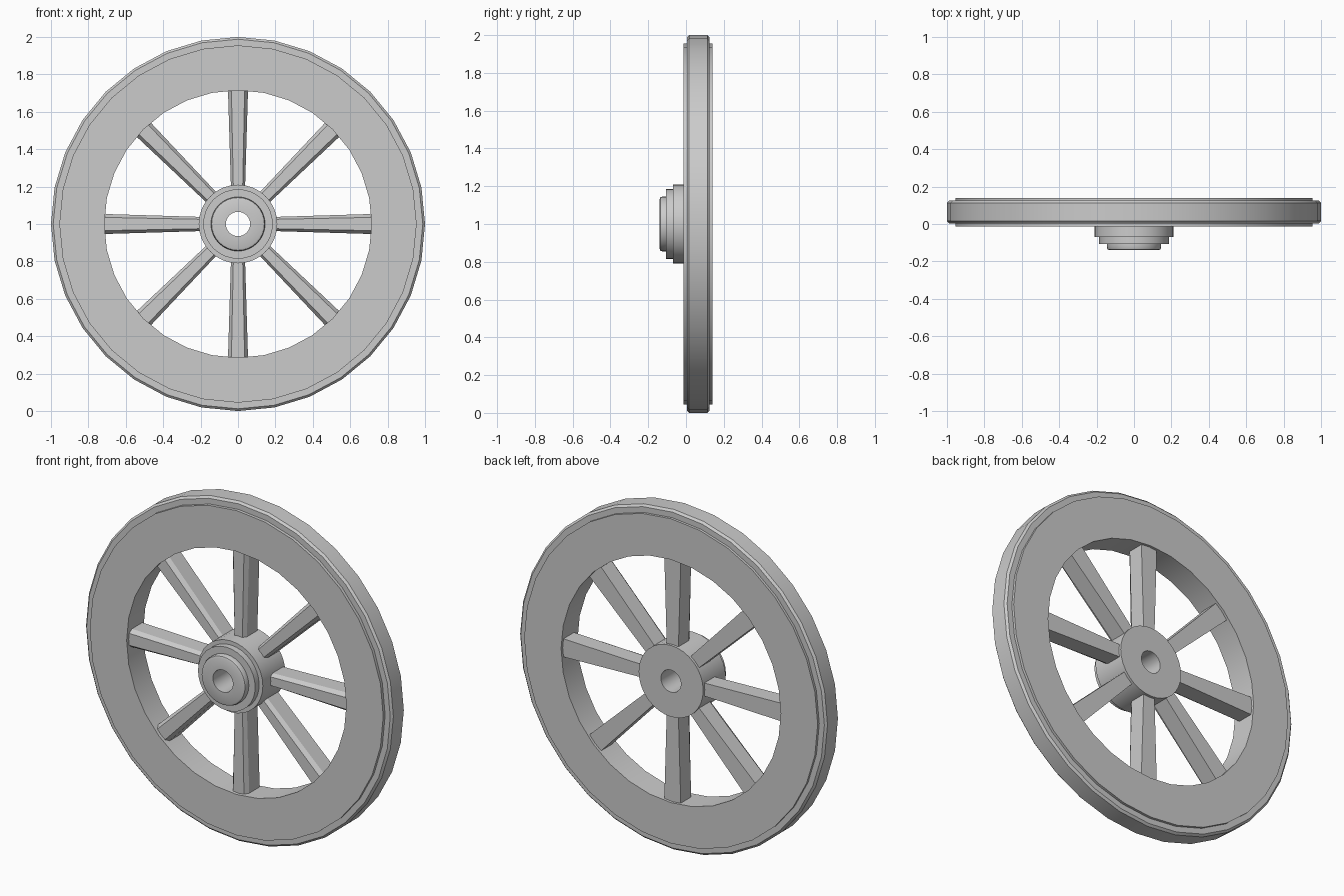
import bpy, bmesh
from math import cos, sin, pi, radians

if "Cube" in bpy.data.objects:
    bpy.data.objects.remove(bpy.data.objects["Cube"])

SIDES = 32
CENTRE_Z = 1.0


def make_object(name, verts, faces):
    mesh = bpy.data.meshes.new(name)
    mesh.from_pydata(verts, [], faces)
    bm = bmesh.new()
    bm.from_mesh(mesh)
    bmesh.ops.recalc_face_normals(bm, faces=bm.faces)
    bm.to_mesh(mesh)
    bm.free()
    obj = bpy.data.objects.new(name, mesh)
    obj.location.z = CENTRE_Z
    bpy.context.collection.objects.link(obj)
    return obj


def lathe(name, profile):
    """Revolve a closed (radius, y) profile around the y axis."""
    n = len(profile)
    verts = [(r * cos(2 * pi * s / SIDES), y, r * sin(2 * pi * s / SIDES))
             for s in range(SIDES) for r, y in profile]
    faces = []
    for s in range(SIDES):
        a, b = s * n, (s + 1) % SIDES * n
        for i in range(n):
            j = (i + 1) % n
            faces.append((a + i, a + j, b + j, b + i))
    obj = make_object(name, verts, faces)
    bpy.ops.object.select_all(action='DESELECT')
    bpy.context.view_layer.objects.active = obj
    obj.select_set(True)
    bpy.ops.object.shade_smooth_by_angle(angle=radians(30))
    return obj


def spoke(name, angle):
    """Tapered bar pointing up, chamfered on the front, turned about y."""
    verts = []
    for r, w in ((0.17, 0.037), (0.73, 0.054)):
        f = w * 0.66
        verts += [(-w, 0.125, r), (w, 0.125, r), (w, 0.028, r),
                  (f, 0.005, r), (-f, 0.005, r), (-w, 0.028, r)]
    faces = [tuple(range(6)), tuple(range(6, 12))]
    faces += [(i, (i + 1) % 6, (i + 1) % 6 + 6, i + 6) for i in range(6)]
    obj = make_object(name, verts, faces)
    obj.rotation_euler.y = angle


# Wheel rim: wide ring with a bevelled tyre band standing proud
lathe("rim", [(0.715, -0.014), (0.955, -0.014), (0.955, 0.004), (0.988, 0.004),
              (1.0, 0.016), (1.0, 0.113), (0.988, 0.125), (0.955, 0.125),
              (0.955, 0.14), (0.715, 0.14)])

# Stepped hub with a through hole
lathe("hub", [(0.065, 0.14), (0.21, 0.14), (0.21, -0.069), (0.186, -0.069),
              (0.186, -0.106), (0.145, -0.106), (0.145, -0.126), (0.141, -0.136),
              (0.131, -0.14), (0.065, -0.14)])

# Eight spokes
for k in range(8):
    spoke(f"spoke_{k + 1}", k * pi / 4)
